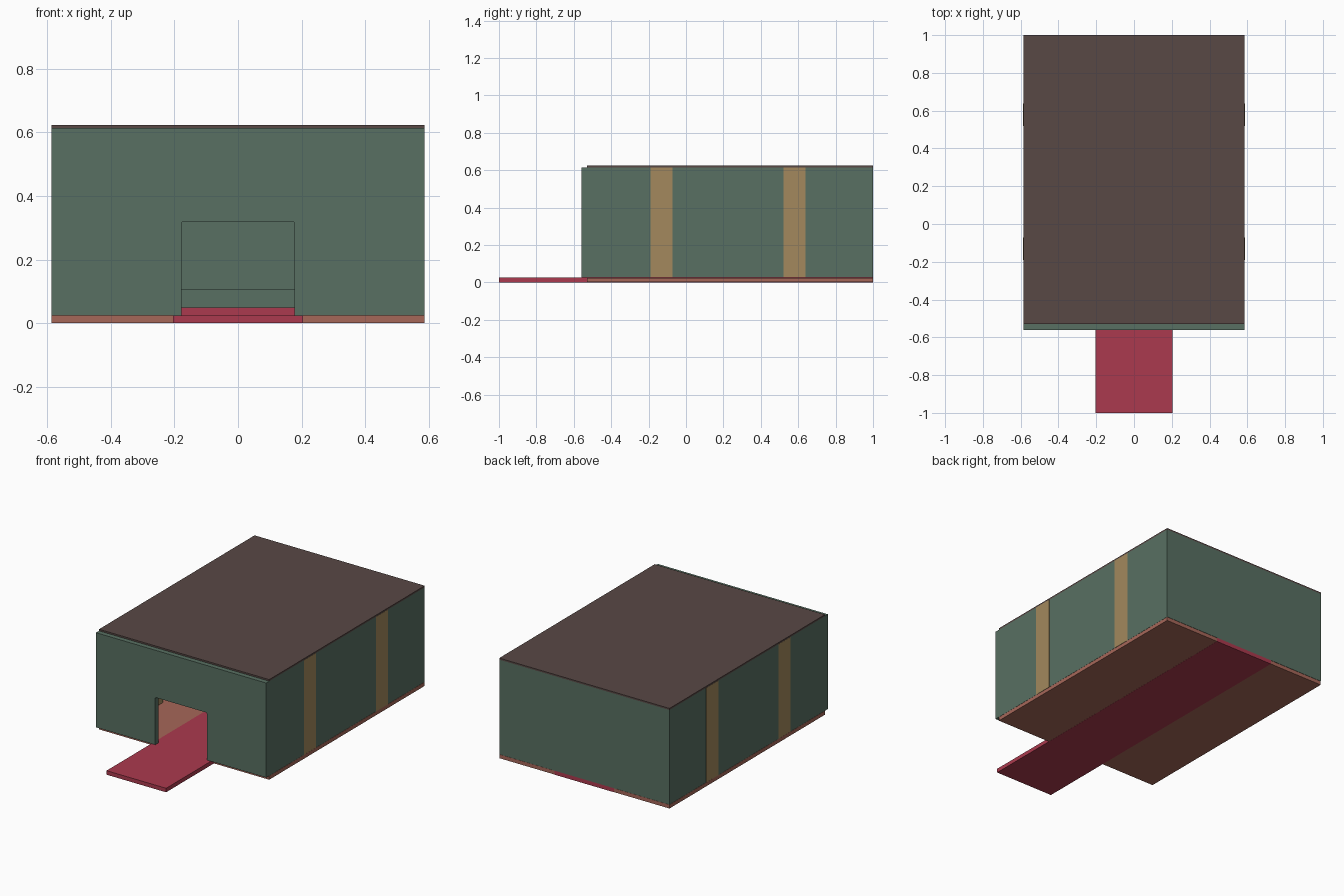
import bpy, bmesh

if "Cube" in bpy.data.objects:
    bpy.data.objects.remove(bpy.data.objects["Cube"])


def material(name, rgb):
    """Flat colour given as 8-bit sRGB, stored linear."""
    lin = [((c / 255 + 0.055) / 1.055) ** 2.4 for c in rgb]
    m = bpy.data.materials.new(name)
    m.diffuse_color = (*lin, 1)
    m.use_nodes = True
    m.node_tree.nodes["Principled BSDF"].inputs["Base Color"].default_value = m.diffuse_color
    return m


green = material("wall green", (88, 112, 98))
brown = material("roof brown", (88, 72, 69))
red = material("carpet red", (171, 58, 78))
clay = material("floor clay", (166, 103, 89))
tan = material("pillar tan", (163, 137, 93))


def finish(name, bm, mat):
    bmesh.ops.recalc_face_normals(bm, faces=bm.faces)
    me = bpy.data.meshes.new(name)
    bm.to_mesh(me)
    bm.free()
    me.materials.append(mat)
    ob = bpy.data.objects.new(name, me)
    bpy.context.collection.objects.link(ob)
    return ob


def box(name, lo, hi, mat):
    bm = bmesh.new()
    bmesh.ops.create_cube(bm, size=1)
    for v in bm.verts:
        v.co = [lo[i] if v.co[i] < 0 else hi[i] for i in range(3)]
    return finish(name, bm, mat)


W, FRONT, INNER, T = 0.586, -0.56, -0.53, 0.03
BASE, TOP = 0.025, 0.614

# Floor slab, roof slab and long carpet
box("floor", (-W, INNER, 0.0006), (W, 0.9994, BASE - 0.001), clay)
box("roof", (-W, INNER, TOP), (W, 1, 0.624), brown)
box("carpet", (-0.205, -1, 0), (0.205, 1, BASE), red)

# Side walls with flush pillars
for side, s in (("left", -1), ("right", 1)):
    xs = sorted((s * W, s * (W - T)))
    box(side + "_wall", (xs[0], INNER, BASE), (xs[1], 1, TOP), green)
    for i, y in enumerate((-0.19, 0.52)):
        xs = sorted((s * (W + 0.0008), s * (W - 0.12)))
        box(f"{side}_pillar_{i + 1}", (xs[0], y, BASE), (xs[1], y + 0.118, TOP), tan)

# Back wall
box("back_wall", (-W + T, 1 - T, BASE), (W - T, 1, TOP), green)

# Front wall as one profile with a doorway, corners slightly clipped
D, H, C = 0.178, 0.32, 0.005
half = [(D - C, H), (D, H - C), (D, BASE), (W, BASE), (W, TOP)]
outline = half + [(-x, z) for x, z in reversed(half)]
bm = bmesh.new()
face = bm.faces.new([bm.verts.new((x, FRONT, z)) for x, z in outline])
ext = bmesh.ops.extrude_face_region(bm, geom=[face], use_keep_orig=True)
for v in ext["geom"]:
    if isinstance(v, bmesh.types.BMVert):
        v.co.y = INNER
finish("front_wall", bm, green)

# Steps at the far end of the hall
box("carpet_step", (-0.205, 0.6, BASE), (0.205, 0.75, 0.05), red)
box("rear_platform", (-0.205, 0.75, BASE), (0.205, 1 - T, 0.108), green)
